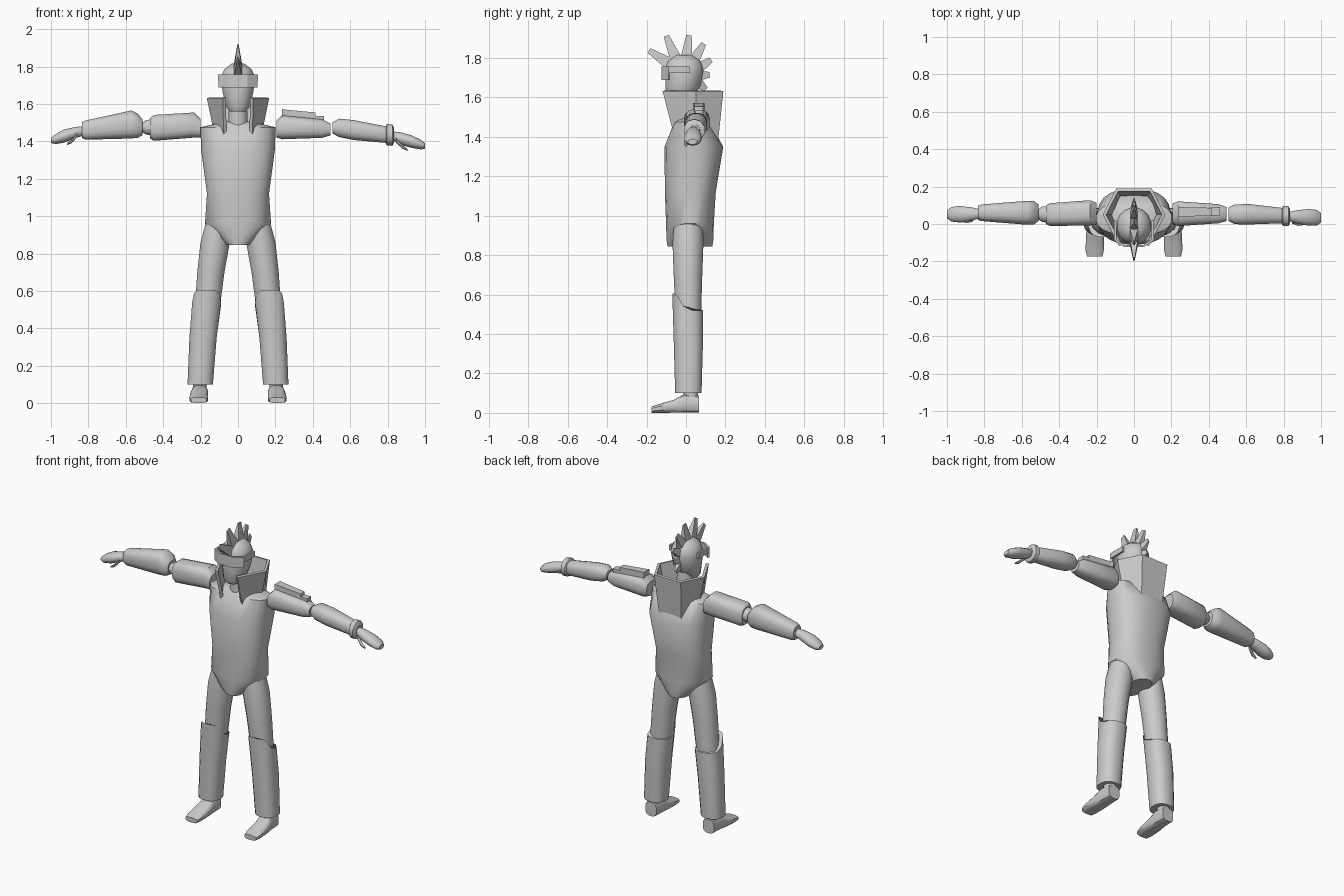
import bpy, bmesh, math
from mathutils import Vector


def finish(name, bm, smooth=True):
    bmesh.ops.recalc_face_normals(bm, faces=bm.faces)
    me = bpy.data.meshes.new(name)
    bm.to_mesh(me)
    bm.free()
    ob = bpy.data.objects.new(name, me)
    bpy.context.collection.objects.link(ob)
    if smooth:
        bpy.ops.object.select_all(action='DESELECT')
        ob.select_set(True)
        bpy.context.view_layer.objects.active = ob
        bpy.ops.object.shade_smooth_by_angle(angle=math.radians(38))
    return ob


def loft(name, rings, axis='z', n=16, p=2.0, smooth=True, shape=None):
    """Rings are (position on axis, centre a, centre b, radius a, radius b)."""
    bm = bmesh.new()
    loops = []
    for i, (t, ca, cb, ra, rb) in enumerate(rings):
        loop = []
        for k in range(n):
            ang = 2 * math.pi * (k + 0.5) / n
            c, s = math.cos(ang), math.sin(ang)
            a = ca + ra * math.copysign(abs(c) ** (2 / p), c)
            b = cb + rb * math.copysign(abs(s) ** (2 / p), s)
            co = Vector({'z': (a, b, t), 'x': (t, a, b), 'y': (a, t, b)}[axis])
            if shape:
                co = shape(i, co)
            loop.append(bm.verts.new(co))
        loops.append(loop)
    for lo, hi in zip(loops, loops[1:]):
        for k in range(n):
            bm.faces.new((lo[k], lo[(k + 1) % n], hi[(k + 1) % n], hi[k]))
    bm.faces.new(loops[0])
    bm.faces.new(loops[-1])
    return finish(name, bm, smooth)


# Torso, neck and head
loft('torso', [(.845, 0, .02, .065, .115), (.88, 0, .02, .105, .12),
               (.96, 0, .02, .178, .122), (1.12, 0, .022, .167, .13),
               (1.35, 0, .04, .198, .15), (1.475, 0, .03, .203, .09),
               (1.505, 0, .025, .07, .05)], n=24, p=2.4)
loft('neck', [(1.45, 0, .01, .055, .055), (1.62, 0, .005, .048, .05)])
loft('head', [(1.56, 0, -.045, .045, .045), (1.585, 0, -.035, .065, .068),
              (1.66, 0, -.015, .083, .09), (1.74, 0, -.01, .094, .1),
              (1.785, 0, -.01, .075, .085), (1.815, 0, -.01, .035, .045)])

# Hair: flat blunt spikes fanned along the centre line (base y, z, tip y, z)
for by, bz, ty, tz in [(-.075, 1.765, -.188, 1.838), (-.045, 1.78, -.1, 1.912),
                       (0, 1.78, .015, 1.915), (.03, 1.77, .09, 1.873),
                       (.05, 1.74, .128, 1.79), (.055, 1.71, .12, 1.715),
                       (.055, 1.68, .1, 1.64)]:
    base, tip = Vector((0, by, bz)), Vector((0, ty, tz))
    d = (tip - base).normalized()
    side = Vector((0, -d.z, d.y))
    bm = bmesh.new()
    quads = []
    for c, w, h in ((base - d * .03, .03, .036), (tip, .004, .014)):
        quads.append([bm.verts.new(c + Vector((sx * w, 0, 0)) + side * sy * h)
                      for sx, sy in ((-1, -1), (1, -1), (1, 1), (-1, 1))])
    for q in quads:
        bm.faces.new(q)
    for k in range(4):
        j = (k + 1) % 4
        bm.faces.new((quads[0][k], quads[0][j], quads[1][j], quads[1][k]))
    finish('hair_spike', bm, False)


# Bent sheet with thickness, from matching top and bottom polylines
def sheet(name, top, bottom, thick):
    bm = bmesh.new()
    t = [bm.verts.new(c) for c in top]
    b = [bm.verts.new(c) for c in bottom]
    for i in range(len(t) - 1):
        bm.faces.new((t[i], t[i + 1], b[i + 1], b[i]))
    ob = finish(name, bm, False)
    m = ob.modifiers.new('thickness', 'SOLIDIFY')
    m.thickness = thick
    m.offset = 0


def mirrored(half):
    return half + [(-x, y, z) for x, y, z in reversed(half)]


# Tall open collar
sheet('collar', mirrored([(.072, -.115, 1.633), (.158, .05, 1.633), (.09, .182, 1.633)]),
      mirrored([(.07, -.065, 1.44), (.118, .05, 1.44), (.075, .155, 1.38)]), .018)

# Visor: deep front plate with thinner temple arms
sheet('visor_front', mirrored([(.1, -.085, 1.757), (.05, -.118, 1.757)]),
      mirrored([(.1, -.085, 1.688), (.05, -.118, 1.688)]), .012)
for s in (-1, 1):
    sheet('visor_arm', [(s * .1, -.09, 1.757), (s * .1, .02, 1.757)],
          [(s * .1, -.09, 1.723), (s * .1, .02, 1.723)], .012)


# Legs: thigh, boot shaft with raised knee guard, foot
def knee(i, co):
    if i == 2:
        co.z += .085 * min(1, max(0, -co.y) / .05)
    return co


for s in (-1, 1):
    loft('thigh', [(.5, s * .165, .012, .068, .066), (.7, s * .145, .01, .074, .074),
                   (.86, s * .122, .01, .08, .08), (.96, s * .105, .012, .07, .075)])
    loft('boot_shaft', [(.1, s * .202, .012, .069, .068), (.35, s * .187, .012, .074, .075),
                        (.52, s * .168, .008, .078, .079)], p=2.4, shape=knee)
    loft('foot', [(.065, s * .205, .045, .04, .045), (-.01, s * .205, .048, .045, .048),
                  (-.06, s * .208, .034, .05, .034), (-.14, s * .21, .022, .05, .022),
                  (-.175, s * .21, .016, .042, .016)], axis='y', n=12, p=3)
    loft('ankle', [(.05, s * .205, .03, .035, .035), (.13, s * .203, .02, .04, .04)], n=12)

# Arm on the -x side
loft('upper_arm_a', [(-.2, .055, 1.47, .06, .05), (-.235, .06, 1.487, .068, .068),
                     (-.45, .05, 1.472, .062, .07), (-.47, .05, 1.47, .05, .055)],
     axis='x', p=2.8)
loft('elbow_a', [(-.44, .052, 1.475, .045, .045), (-.49, .052, 1.475, .043, .04),
                 (-.515, .052, 1.475, .025, .025)], axis='x')
loft('forearm_a', [(-.51, .06, 1.475, .045, .042), (-.535, .06, 1.483, .063, .065),
                   (-.57, .06, 1.49, .065, .076), (-.815, .06, 1.46, .045, .052),
                   (-.835, .06, 1.46, .038, .042)], axis='x', p=2.6)
loft('hand_a', [(-.825, .055, 1.455, .025, .025), (-.865, .053, 1.448, .036, .03),
                (-.93, .052, 1.428, .045, .036), (-.975, .052, 1.412, .04, .027),
                (-1, .052, 1.405, .022, .014)], axis='x')
loft('thumb_a', [(-.86, .025, 1.435, .012, .014), (-.89, .015, 1.4, .011, .011),
                 (-.915, .015, 1.385, .006, .006)], axis='x', n=8)

# Arm on the +x side, with a stepped box on the sleeve and a wrist band
loft('upper_arm_b', [(.205, .055, 1.465, .055, .045), (.235, .055, 1.475, .067, .065),
                     (.45, .055, 1.468, .052, .05), (.495, .053, 1.463, .038, .032)],
     axis='x', p=2.7)
loft('sleeve_box', [(.235, .065, 1.53, .04, .045), (.25, .065, 1.53, .036, .042),
                    (.415, .065, 1.52, .03, .034)], axis='x', n=4, p=2.0, smooth=False,
     shape=lambda i, co: Vector((co.x, co.y, co.z + (.01 if co.z > 1.525 else 0))))
loft('sleeve_box_step', [(.4, .066, 1.515, .03, .028), (.46, .066, 1.515, .03, .028)],
     axis='x', n=4, smooth=False)
loft('forearm_b', [(.505, .052, 1.472, .036, .03), (.54, .052, 1.472, .054, .05),
                   (.62, .052, 1.46, .055, .054), (.79, .045, 1.436, .042, .045),
                   (.835, .042, 1.43, .028, .03)], axis='x', p=2.4)
loft('wrist_band', [(.79, .042, 1.435, .045, .047), (.797, .042, 1.435, .056, .057),
                    (.825, .042, 1.433, .056, .057), (.833, .042, 1.433, .042, .042)],
     axis='x', n=10)
loft('hand_b', [(.83, .04, 1.428, .025, .025), (.87, .038, 1.415, .036, .034),
                (.93, .036, 1.398, .045, .034), (.98, .034, 1.382, .042, .026),
                (1, .033, 1.375, .024, .014)], axis='x')
loft('thumb_b', [(.845, .012, 1.405, .011, .014), (.88, 0, 1.37, .011, .011),
                 (.905, 0, 1.355, .006, .006)], axis='x', n=8)
